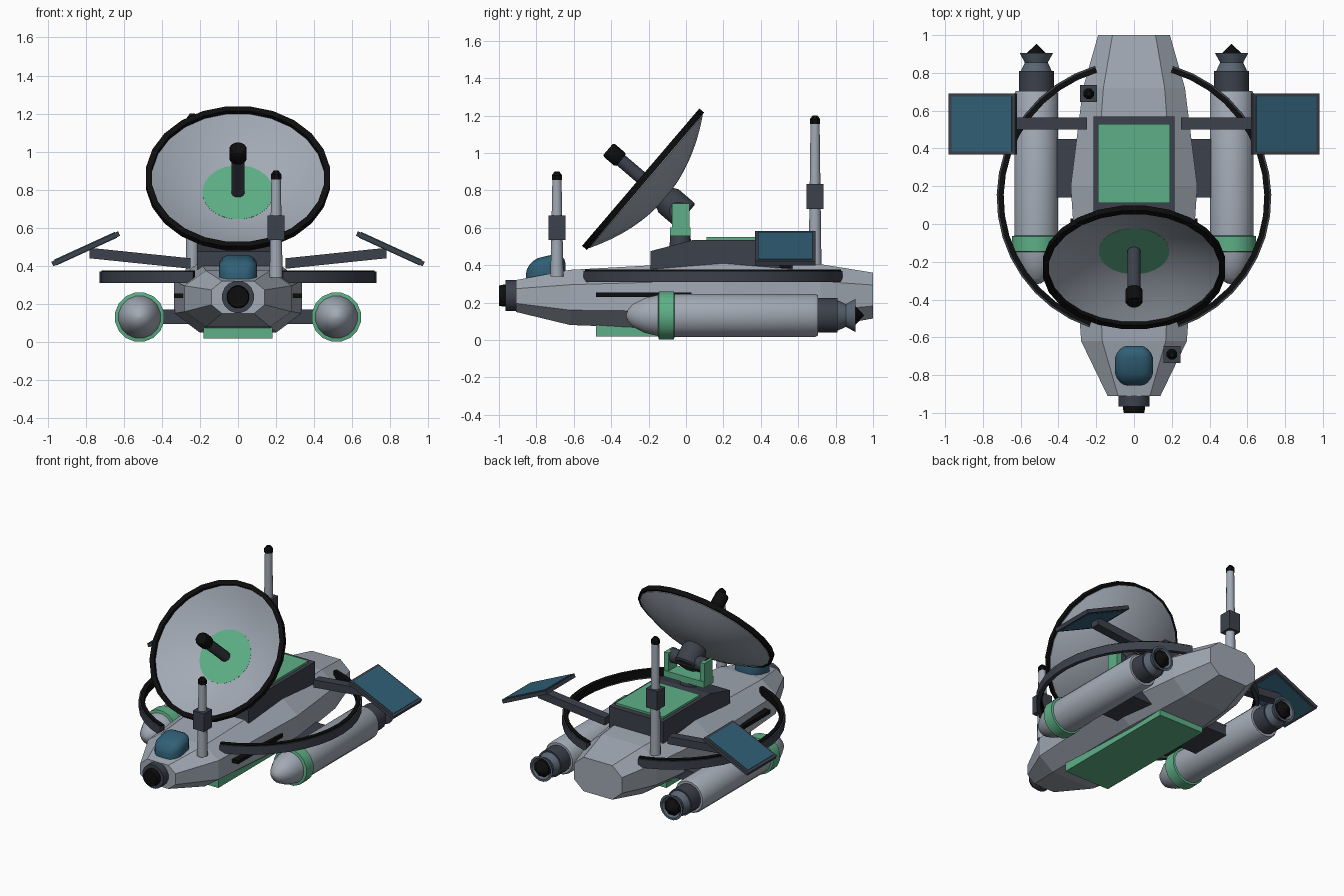
import bpy, bmesh
from math import sin, cos, pi, radians
from mathutils import Matrix, Vector

if "Cube" in bpy.data.objects:
    bpy.data.objects.remove(bpy.data.objects["Cube"])


def mat(name, r, g, b):
    m = bpy.data.materials.new(name)
    m.diffuse_color = (r, g, b, 1)
    m.use_nodes = True
    m.node_tree.nodes["Principled BSDF"].inputs["Base Color"].default_value = m.diffuse_color
    return m


HULL = mat("hull_grey", .36, .40, .46)
DARK = mat("dark_grey", .045, .052, .07)
STEEL = mat("steel", .10, .13, .17)
BLACK = mat("black", .004, .004, .004)
GREEN = mat("green", .11, .43, .24)
BLUE = mat("blue", .03, .115, .18)


def finish(name, bm, m, smooth=None):
    bmesh.ops.remove_doubles(bm, verts=bm.verts, dist=1e-5)
    bmesh.ops.recalc_face_normals(bm, faces=bm.faces)
    me = bpy.data.meshes.new(name)
    bm.to_mesh(me)
    bm.free()
    ob = bpy.data.objects.new(name, me)
    bpy.context.collection.objects.link(ob)
    me.materials.append(m)
    if smooth:
        bpy.ops.object.select_all(action='DESELECT')
        ob.select_set(True)
        bpy.context.view_layer.objects.active = ob
        bpy.ops.object.shade_smooth_by_angle(angle=radians(smooth))
    return ob


def loft(name, rings, m, closed=False, smooth=None):
    """Skin a row of equal rings; caps the ends unless closed."""
    bm = bmesh.new()
    rows = [[bm.verts.new(p) for p in r] for r in rings]
    n = len(rows[0])
    pairs = list(zip(rows, rows[1:])) + ([(rows[-1], rows[0])] if closed else [])
    for a, b in pairs:
        for i in range(n):
            j = (i + 1) % n
            bm.faces.new((a[i], a[j], b[j], b[i]))
    if not closed:
        bm.faces.new(rows[0])
        bm.faces.new(rows[-1])
    return finish(name, bm, m, smooth)


def lathe(name, prof, m, mx, seg=16, closed=False):
    """Turn (radius, height) points about the local z axis."""
    rings = [[mx @ Vector((max(r, 1e-3) * cos(2 * pi * (i + .5) / seg),
                           max(r, 1e-3) * sin(2 * pi * (i + .5) / seg), h))
              for i in range(seg)] for r, h in prof]
    return loft(name, rings, m, closed, 35)


def box(name, lo, hi, m, mx=Matrix()):
    bm = bmesh.new()
    lo, hi = Vector(lo), Vector(hi)
    bmesh.ops.create_cube(bm, size=1)
    bmesh.ops.transform(bm, verts=bm.verts, matrix=mx @ Matrix.Translation((lo + hi) / 2)
                        @ Matrix.Diagonal((*(hi - lo), 1)))
    return finish(name, bm, m)


def arc(name, r0, r1, z0, z1, a0, a1, m, seg=16):
    rings = []
    for k in range(seg + 1):
        a = radians(a0 + (a1 - a0) * k / seg)
        rings.append([(r * cos(a), .14 + r * sin(a), z)
                      for r, z in ((r0, z0), (r1, z0), (r1, z1), (r0, z1))])
    return loft(name, rings, m, smooth=30)


T = Matrix.Translation


def RX(d):
    return Matrix.Rotation(radians(d), 4, 'X')


# hull: chamfered octagon sections (y, half width, bottom, top)
rings = []
for y, w, z0, z1 in ((-.91, .14, .15, .32), (-.62, .28, .08, .375), (.2, .335, .05, .42),
                     (.72, .27, .065, .405), (1, .19, .115, .36)):
    c, h = w * .6, (z1 - z0) * .27
    rings.append([(-c, y, z0), (c, y, z0), (w, y, z0 + h), (w, y, z1 - h),
                  (c, y, z1), (-c, y, z1), (-w, y, z1 - h), (-w, y, z0 + h)])
loft("hull", rings, HULL)
box("belly_panel", (-.18, -.48, .018), (.18, .48, .1), GREEN)

# nose sensor
nose = T((0, -.9, .237)) @ RX(90)
lathe("nose_collar", [(.085, -.02), (.085, .065)], DARK, nose)
lathe("nose_lens", [(.06, .05), (.06, .075), (.055, .1)], BLACK, nose)

# canopy: rounded block
bm = bmesh.new()
bmesh.ops.create_cube(bm, size=2)
bmesh.ops.bevel(bm, geom=bm.edges[:], offset=.6, segments=4, profile=.5, affect='EDGES')
for v in bm.verts:
    x, y, z = v.co
    f = 1 - .22 * max(0, abs(y) - .2)
    v.co = (x * .105 * f, -.75 + y * .105, .365 + z * .088 + y * .012 - .035 * max(0, -y - .1))
finish("canopy", bm, BLUE, 40)

# top deck wedge and panel
deck = [(-.19, .38), (-.19, .475), (.04, .535), (.57, .535), (.57, .38)]
loft("deck_block", [[(x, y, z) for y, z in deck] for x in (-.215, .215)], DARK)
box("deck_panel", (-.19, .11, .5), (.19, .53, .55), GREEN)

# antenna masts: (name, x, y, base, box bottom, box top, tip)
for n, x, y, z0, b0, b1, z1 in (("front", .2, -.69, .34, .535, .665, .9),
                                ("rear", -.24, .69, .36, .70, .835, 1.2)):
    o = T((x, y, 0))
    lathe(n + "_mast", [(.036, z0), (.025, z1 - .03)], HULL, o, 12)
    box(n + "_mast_box", (x - .045, y - .045, b0), (x + .045, y + .045, b1), DARK)
    lathe(n + "_mast_tip", [(.03, z1 - .045), (.03, z1 - .02), (.014, z1)], BLACK, o, 8)

# dish mount: pillar, yoke, axle
lathe("dish_pillar", [(.062, .48), (.055, .57)], DARK, T((0, -.03, 0)), 12)
box("yoke_base", (-.16, -.085, .555), (.16, .025, .6), GREEN)
for s, n in ((-1, "left"), (1, "right")):
    x0, x1 = sorted((s * .125, s * .16))
    box(n + "_yoke_arm", (x0, -.075, .58), (x1, .02, .73), GREEN)
lathe("dish_axle", [(.05, -.14), (.05, .14)], DARK,
      T((0, -.04, .69)) @ Matrix.Rotation(pi / 2, 4, 'Y'), 12)

# dish
D = T((0, -.23, .86)) @ RX(49.5)
R = .47
bowl = [(R * k / 8, .135 * ((k / 8) ** 2 - 1)) for k in range(9)]
back = [(r, h - .022) for r, h in reversed(bowl)]
lathe("dish_bowl", bowl + back, HULL, D, 24)
lathe("dish_rim", [(.455, -.018), (.487, -.018), (.487, .016), (.455, .016)], BLACK, D, 24, True)
lathe("dish_disc", [(.187, -.135), (.187, -.112)], GREEN, D, 24)
lathe("dish_hub", [(.075, -.30), (.085, -.29), (.085, -.18), (.06, -.13)], DARK, D, 12)
lathe("feed_stick", [(.036, -.13), (.036, .18)], DARK, D, 12)
lathe("feed_horn", [(.04, .155), (.047, .165), (.047, .235), (.04, .245)], BLACK, D, 12)

# mirrored side parts
for s, n in ((-1, "left"), (1, "right")):
    def side(part, lo, hi, m):
        x0, x1 = sorted((s * lo[0], s * hi[0]))
        box(n + part, (x0, *lo[1:]), (x1, *hi[1:]), m)

    # guard ring halves
    a, b = (-71, 73.5) if s > 0 else (106.5, 251)
    arc(n + "_guard_outer", .70, .727, .31, .37, a, b, DARK)
    arc(n + "_guard_inner", .69, .718, .325, .377, a, b, BLACK)
    # slot and pod strut
    side("_slot", (.28, -.48, .23), (.337, .03, .255), BLACK)
    side("_pod_strut", (.2, .14, .095), (.45, .45, .17), DARK)
    # engine pod, front to back
    P = T((s * .517, 0, .131)) @ RX(-90)
    lathe(n + "_pod_body", [(0, -.32), (.03, -.312), (.062, -.285), (.095, -.22), (.112, -.15),
                            (.118, -.06), (.118, .69), (.11, .705)], HULL, P)
    lathe(n + "_pod_band", [(.11, -.15), (.131, -.145), (.131, -.065), (.11, -.06)], GREEN, P)
    lathe(n + "_pod_collar", [(.094, .68), (.094, .81)], DARK, P)
    lathe(n + "_pod_nozzle", [(.088, .80), (.062, .855), (.09, .905), (.075, .905), (.05, .86)],
          STEEL, P)
    lathe(n + "_pod_plug", [(.06, .85), (.06, .90), (0, .953)], BLACK, P, 8)
    # solar boom and tilted panel
    sec = [(.25, .385, .44), (.78, .44, .495)]
    loft(n + "_solar_boom", [[(s * x, .5, z0), (s * x, .565, z0), (s * x, .565, z1),
                              (s * x, .5, z1)] for x, z0, z1 in sec], DARK)
    M = T((s * .8, .53, .49)) @ Matrix.Rotation(radians(s * 24.6), 4, 'Y')
    box(n + "_solar_frame", (-.193, -.162, -.013), (.193, .162, .013), DARK, M)
    box(n + "_solar_cells", (-.175, -.146, -.016), (.175, .146, .017), BLUE, M)
